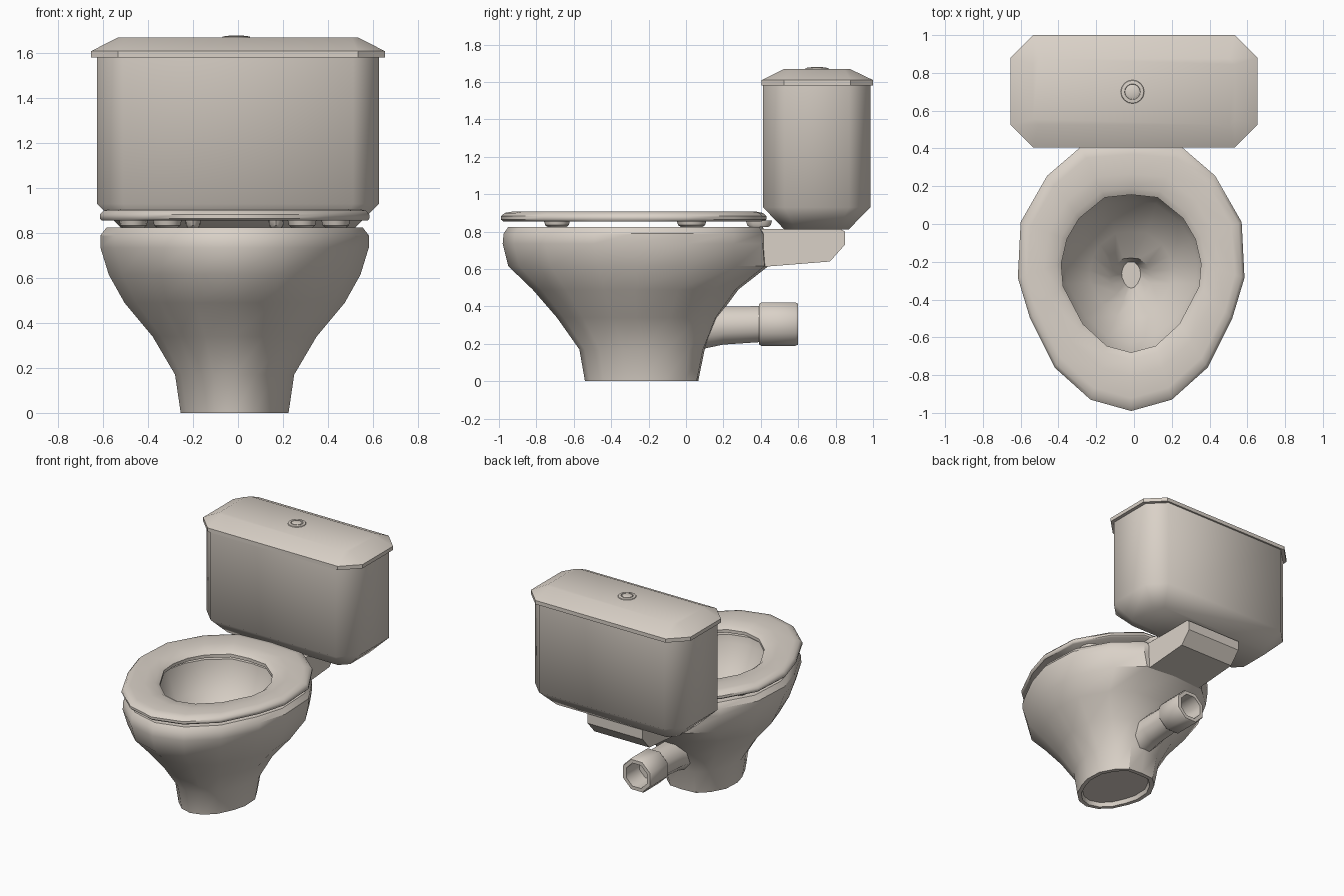
import bpy, bmesh, math

if "Cube" in bpy.data.objects:
    bpy.data.objects.remove(bpy.data.objects["Cube"])

CX = -0.015  # bowl axis is slightly off centre
mat = bpy.data.materials.new("warm ceramic")
mat.diffuse_color = (0.70, 0.64, 0.575, 1)
mat.use_nodes = True
mat.node_tree.nodes["Principled BSDF"].inputs["Base Color"].default_value = mat.diffuse_color


def loft(name, rings, closed=False, cap_start=True, cap_end=True, angle=35):
    """Skin a list of equally sized point rings into one object."""
    bm = bmesh.new()
    vr = [[bm.verts.new(p) for p in r] for r in rings]
    n = len(vr[0])
    pairs = list(zip(vr, vr[1:])) + ([(vr[-1], vr[0])] if closed else [])
    for a, b in pairs:
        for i in range(n):
            j = (i + 1) % n
            bm.faces.new((a[i], a[j], b[j], b[i]))
    if not closed:
        if cap_start:
            bm.faces.new(vr[0][::-1])
        if cap_end:
            bm.faces.new(vr[-1])
    bmesh.ops.recalc_face_normals(bm, faces=bm.faces)
    me = bpy.data.meshes.new(name)
    bm.to_mesh(me)
    bm.free()
    me.materials.append(mat)
    ob = bpy.data.objects.new(name, me)
    bpy.context.collection.objects.link(ob)
    bpy.ops.object.select_all(action='DESELECT')
    ob.select_set(True)
    bpy.context.view_layer.objects.active = ob
    bpy.ops.object.shade_smooth_by_angle(angle=math.radians(angle))
    return ob


# Half outlines of the seat, front tip to back, mirrored into full rings
OUTER = [(0, -.99), (.215, -.93), (.405, -.76), (.535, -.5), (.6, -.285),
         (.585, .01), (.445, .255), (.265, .41), (0, .43)]
INNER = [(0, -.68), (.13, -.645), (.255, -.53), (.36, -.33), (.37, -.21),
         (.34, -.08), (.275, .03), (.14, .14), (0, .155)]


def mirror(half):
    return half + [(-x, y) for x, y in half[-2:0:-1]]


def fit(half, z, hw, y0, y1):
    """Half outline scaled to a half width and a y range."""
    w = max(p[0] for p in half)
    a, b = half[0][1], half[-1][1]
    return [(CX + x * hw / w, y0 + (y - a) / (b - a) * (y1 - y0), z)
            for x, y in mirror(half)]


# Bowl: recessed foot, outer wall, rim, basin and drain
bowl = [fit(OUTER, z, hw, a, b) for z, hw, a, b in [
    (.03, .20, -.50, .025), (0, .21, -.51, .035), (0, .24, -.54, .065),
    (.17, .265, -.57, .10), (.34, .365, -.69, .17), (.49, .49, -.82, .28),
    (.615, .56, -.95, .44), (.735, .597, -.98, .43), (.79, .597, -.975, .43),
    (.825, .57, -.95, .41)]]
bowl += [fit(INNER, z, hw, a, b) for z, hw, a, b in [
    (.825, .41, -.72, .19), (.77, .40, -.71, .18), (.62, .35, -.63, .12),
    (.47, .22, -.51, -.04), (.38, .11, -.41, -.18), (.28, .05, -.34, -.20)]]
loft("bowl", bowl)


# Seat: rounded ring blended between outer and inner outline
def blend(t, z):
    return [(CX + a[0] + (b[0] - a[0]) * t, a[1] + (b[1] - a[1]) * t, z)
            for a, b in zip(mirror(OUTER), mirror(INNER))]


loft("seat", [blend(t, z) for t, z in [
    (.04, .855), (0, .865), (0, .882), (.07, .9), (.22, .908), (.6, .906),
    (.88, .898), (1, .878), (1, .855)]], closed=True, angle=45)


# Seat bumpers and hinge pads: shallow domes under the seat
def disc(name, cx, cy, steps, n=12):
    return loft(name, [[(cx + rx * math.cos(2 * math.pi * i / n),
                         cy + ry * math.sin(2 * math.pi * i / n), z)
                        for i in range(n)] for rx, ry, z in steps])


for side, s in (("left", -1), ("right", 1)):
    for part, x, y, rx, ry in (("front_bumper", .30, -.69, .065, .07),
                               ("middle_bumper", .45, .03, .065, .08),
                               ("hinge_pad", .185, .39, .035, .07)):
        disc(f"{side}_{part}", CX + s * x, y,
             [(rx * .7, ry * .7, .824), (rx * .9, ry * .9, .834), (rx, ry, .86)])


# Tank shelf behind the bowl: side profile given half widths
shelf = [(.28, .60), (.42, .612), (.77, .64), (.85, .73), (.85, .80),
         (.82, .815), (.28, .815)]
loft("tank_shelf", [[(CX + s * .225, y, z) for y, z in shelf] for s in (-1, 1)],
     angle=20)


# Tank and lid: chamfered rectangles stacked upward
def octagon(z, hx, y0, y1, c):
    return [(-hx + c, y0, z), (hx - c, y0, z), (hx, y0 + c, z), (hx, y1 - c, z),
            (hx - c, y1, z), (-hx + c, y1, z), (-hx, y1 - c, z), (-hx, y0 + c, z)]


loft("tank", [octagon(*p) for p in [
    (.812, .51, .525, .87, .06), (.93, .627, .412, .987, .115),
    (1.59, .627, .412, .987, .115)]], angle=50)
loft("tank_lid", [octagon(*p) for p in [
    (1.582, .653, .405, 1.0, .12), (1.61, .653, .405, 1.0, .12),
    (1.67, .535, .525, .875, .03)]], angle=35)

# Flush button on a low collar
disc("button_collar", -.008, .70, [(.065, .065, 1.665), (.06, .06, 1.675),
                                   (.042, .042, 1.677), (.04, .04, 1.671)], 16)
disc("flush_button", -.008, .70, [(.036, .036, 1.667), (.036, .036, 1.677),
                                  (.03, .03, 1.68)], 16)


# Waste outlet: eight sided pipe with a hollow socket
def pipe(y, r, zc):
    r /= math.cos(math.pi / 8)
    return [(CX + r * math.cos((i + .5) * math.pi / 4), y,
             zc + r * math.sin((i + .5) * math.pi / 4)) for i in range(8)]


loft("outlet_pipe", [pipe(*p) for p in [
    (.0, .13, .27), (.10, .105, .28), (.20, .102, .298), (.395, .096, .305)]],
     angle=50)
loft("outlet_socket", [pipe(y, r, .305) for y, r in [
    (.39, .095), (.39, .108), (.402, .116), (.585, .116), (.598, .11),
    (.598, .085), (.45, .08)]], angle=50)
